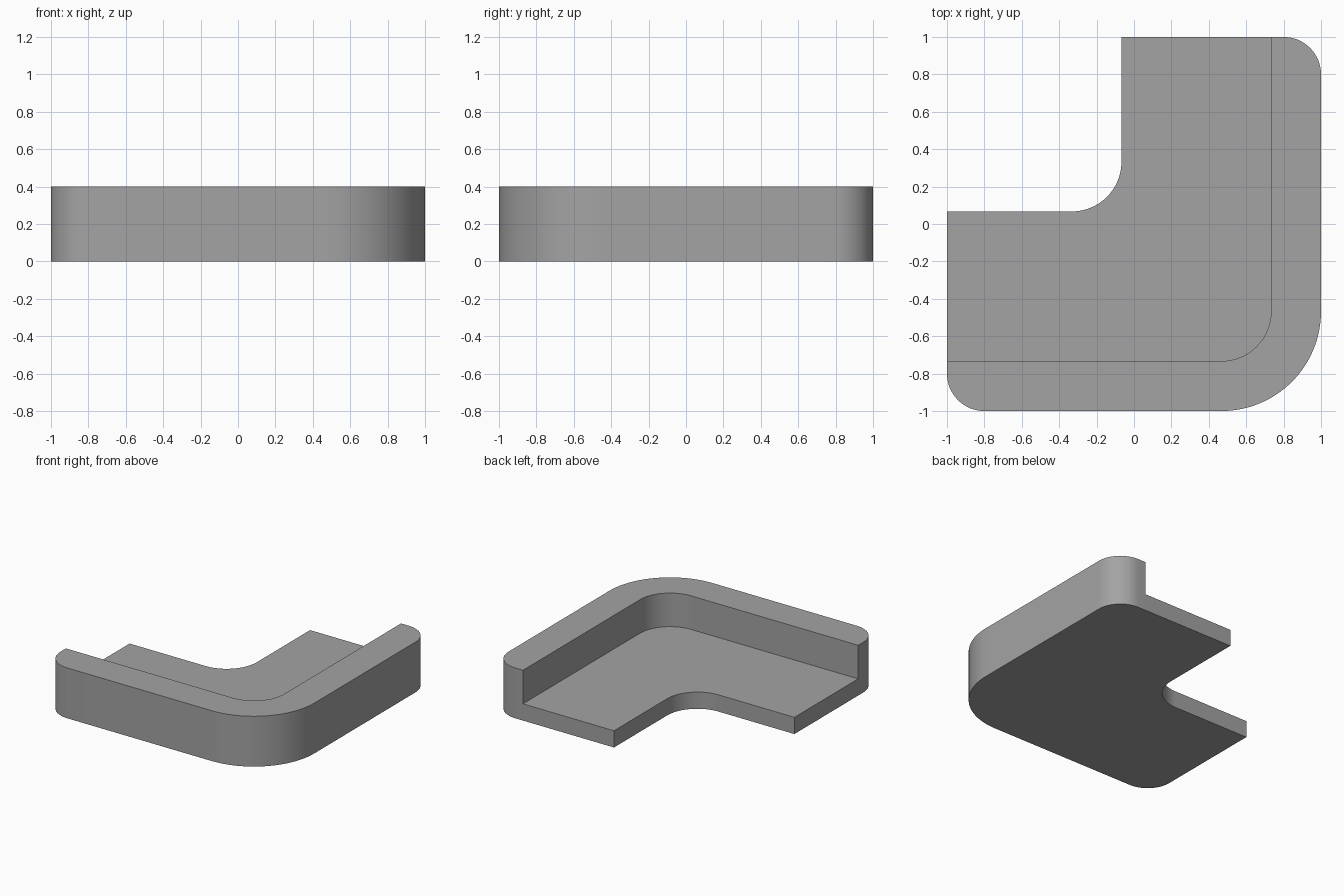
import bpy, bmesh, math

if "Cube" in bpy.data.objects:
    bpy.data.objects.remove(bpy.data.objects["Cube"])

SEAT_Z, TOP_Z = 0.133, 0.4
EDGE = 0.733     # distance of the backrest's inner face from the centre
C = 0.467        # shared centre of the concentric corner arcs


def arc(cx, cy, r, a0, a1, n):
    return [(cx + r * math.cos(math.radians(a0 + (a1 - a0) * i / n)),
             cy + r * math.sin(math.radians(a0 + (a1 - a0) * i / n))) for i in range(n + 1)]


# Plan curves, counter-clockwise
outer = ([(-1, -EDGE)] + arc(-0.8, -0.8, 0.2, 180, 270, 16)
         + arc(C, -C, 1 - C, 270, 360, 32)
         + arc(0.8, 0.8, 0.2, 0, 90, 16) + [(EDGE, 1)])
inner = [(EDGE, 1)] + arc(C, -C, EDGE - C, 360, 270, 24) + [(-1, -EDGE)]
seat_edge = [(-0.067, 1)] + arc(-0.333, 0.333, 0.266, 0, -90, 24) + [(-1, 0.067)]

bm = bmesh.new()


def cap(points, z):
    bm.faces.new([bm.verts.new((x, y, z)) for x, y in points])


def walls(points, z0, z1):
    for (ax, ay), (bx, by) in zip(points, points[1:] + points[:1]):
        bm.faces.new([bm.verts.new(p) for p in
                      ((ax, ay, z0), (bx, by, z0), (bx, by, z1), (ax, ay, z1))])


# Seat slab: underside, sides and sitting surface
footprint = outer + seat_edge
cap(footprint[::-1], 0)
walls(footprint, 0, SEAT_Z)
cap(inner[::-1] + seat_edge, SEAT_Z)

# Backrest rising along the outer edge
back = outer + inner[1:-1]
walls(back, SEAT_Z, TOP_Z)
cap(back, TOP_Z)

bmesh.ops.remove_doubles(bm, verts=bm.verts, dist=1e-4)
bmesh.ops.recalc_face_normals(bm, faces=bm.faces)
mesh = bpy.data.meshes.new("corner_sofa")
bm.to_mesh(mesh)
bm.free()

sofa = bpy.data.objects.new("corner_sofa", mesh)
bpy.context.collection.objects.link(sofa)
grey = bpy.data.materials.new("grey")
grey.diffuse_color = (0.37, 0.37, 0.37, 1)
grey.use_nodes = True
grey.node_tree.nodes["Principled BSDF"].inputs["Base Color"].default_value = grey.diffuse_color
mesh.materials.append(grey)

# Smooth arcs, sharp rims
bpy.context.view_layer.objects.active = sofa
sofa.select_set(True)
bpy.ops.object.shade_smooth_by_angle(angle=math.radians(30))
